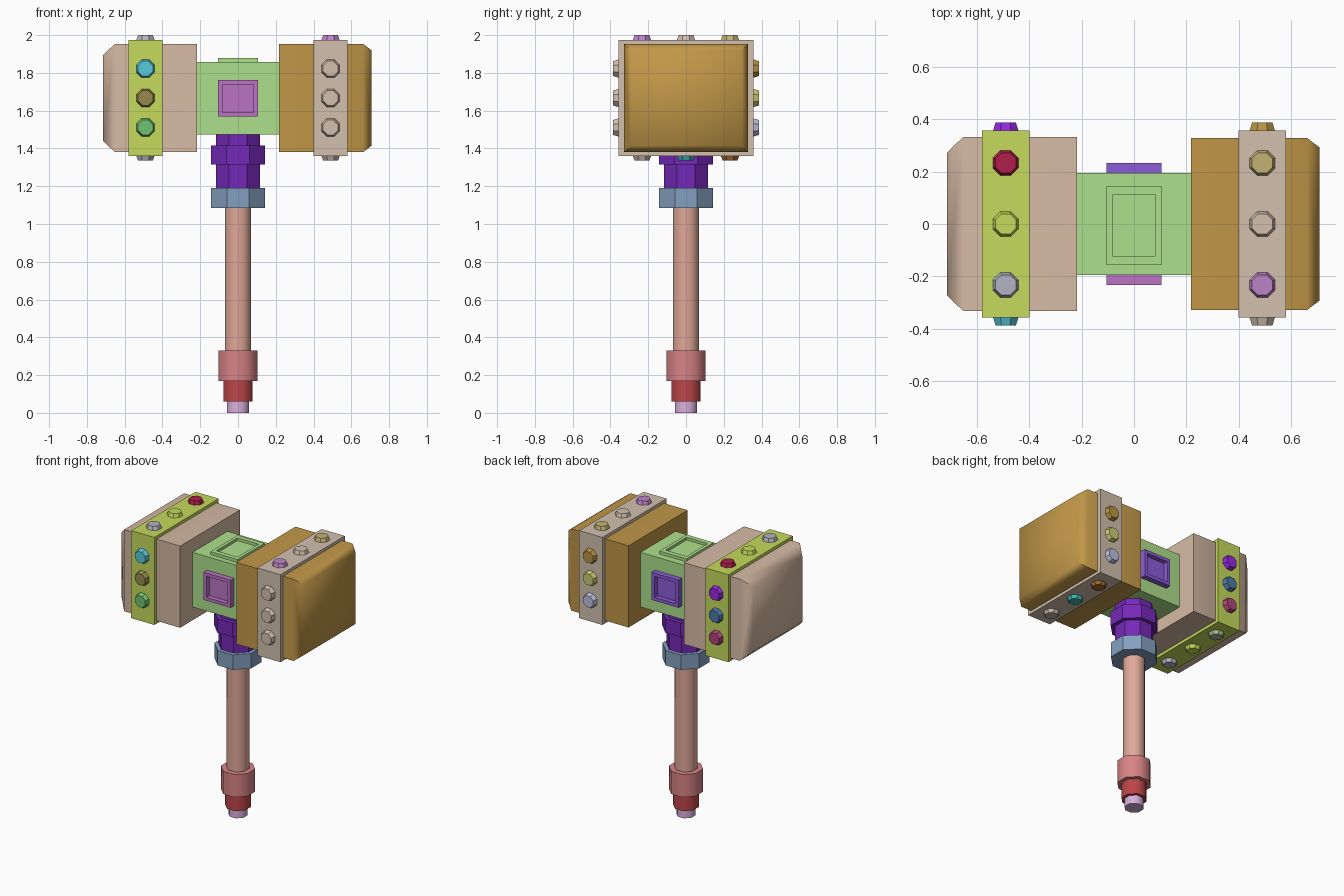
import bpy, bmesh, math
from mathutils import Matrix, Vector

if "Cube" in bpy.data.objects:
    bpy.data.objects.remove(bpy.data.objects["Cube"])

ZC = 1.667  # height of the head axis


def lin(h):
    vals = [int(h[i:i + 2], 16) / 255 for i in (0, 2, 4)]
    return [v / 12.92 if v < 0.04 else ((v + 0.055) / 1.055) ** 2.4 for v in vals] + [1]


def finish(name, bm, color, smooth=None):
    bmesh.ops.recalc_face_normals(bm, faces=bm.faces)
    me = bpy.data.meshes.new(name)
    bm.to_mesh(me)
    bm.free()
    ob = bpy.data.objects.new(name, me)
    bpy.context.collection.objects.link(ob)
    mat = bpy.data.materials.get(color) or bpy.data.materials.new(color)
    mat.diffuse_color = lin(color)
    mat.use_nodes = True
    mat.node_tree.nodes["Principled BSDF"].inputs["Base Color"].default_value = mat.diffuse_color
    me.materials.append(mat)
    if smooth:
        bpy.ops.object.select_all(action='DESELECT')
        ob.select_set(True)
        bpy.context.view_layer.objects.active = ob
        bpy.ops.object.shade_smooth_by_angle(angle=math.radians(smooth))
    return ob


def box(name, x, y, z, color):
    bm = bmesh.new()
    bmesh.ops.create_cube(bm, size=1)
    for v in bm.verts:
        v.co = Vector((r[0] if c < 0 else r[1] for c, r in zip(v.co, (x, y, z))))
    return finish(name, bm, color)


def octagon(name, flat1, flat2, height, matrix, color, smooth=None):
    """Eight-sided prism or frustum, flats on the axes, base at local z = 0."""
    bm = bmesh.new()
    k = 1 / math.cos(math.pi / 8)
    bmesh.ops.create_cone(bm, cap_ends=True, segments=8, radius1=flat1 * k,
                          radius2=flat2 * k, depth=height)
    a = math.atan2(bm.verts[:][0].co.y, bm.verts[:][0].co.x)
    turn = Matrix.Rotation(math.pi / 8 - a, 4, 'Z')
    bm.transform(matrix @ Matrix.Translation((0, 0, height / 2)) @ turn)
    return finish(name, bm, color, smooth)


def facing(loc, direction):
    """Matrix at loc whose local z points along direction."""
    q = Vector((0, 0, 1)).rotation_difference(Vector(direction))
    return Matrix.Translation(loc) @ q.to_matrix().to_4x4()


def frame(name, hx, hy, ix, iy, height, depth, matrix, color):
    """Raised plate with a straight-walled recess."""
    bm = bmesh.new()
    rings = []
    for a, b, z in ((hx, hy, 0), (hx, hy, height), (ix, iy, height), (ix, iy, height - depth)):
        rings.append([bm.verts.new((sx * a, sy * b, z))
                      for sx, sy in ((-1, -1), (1, -1), (1, 1), (-1, 1))])
    for r, s in zip(rings, rings[1:]):
        for i in range(4):
            j = (i + 1) % 4
            bm.faces.new((r[i], r[j], s[j], s[i]))
    bm.faces.new(rings[0])
    bm.faces.new(rings[-1])
    bm.transform(matrix)
    return finish(name, bm, color)


# handle, pommel and neck collars: name, half width, bottom, top, colour, smooth
for name, r, z0, z1, col, sm in (
        ("pommel_tip", 0.058, 0.0, 0.06, "D9B0DC", 50),
        ("pommel_neck", 0.077, 0.06, 0.17, "BC4648", 50),
        ("pommel_collar", 0.103, 0.17, 0.33, "D88384", 50),
        ("handle_shaft", 0.068, 0.33, 1.09, "DFA898", 50),
        ("neck_collar", 0.142, 1.085, 1.19, "84A0C0", None),
        ("neck_socket", 0.117, 1.19, 1.476, "7529B8", None),
        ("neck_ring", 0.144, 1.315, 1.415, "7529B8", None)):
    octagon(name, r, r, z1 - z0, Matrix.Translation((0, 0, z0)), col, sm)

# central block with framed panels
GREEN = "AEE08C"
box("head_core", (-0.22, 0.22), (-0.194, 0.194), (1.473, 1.857), GREEN)
frame("top_panel", 0.105, 0.151, 0.082, 0.117, 0.021, 0.019,
      Matrix.Translation((0, -0.006, 1.857)), GREEN)
for name, s, col in (("front_panel", -1, "BC74C4"), ("back_panel", 1, "8C5CD8")):
    frame(name, 0.105, 0.097, 0.082, 0.074, 0.039, 0.033,
          facing((0, s * 0.194, 1.665), (0, s, 0)), col)


# hammer ends: block, tapered striking face and strap
def hammer_end(side, s, col, strap_col, y, tip, shoulder, inset):
    hz = 0.287
    bm = bmesh.new()
    rings = []
    for x, d in ((0.217, 0), (shoulder, 0), (tip, inset)):
        rings.append([bm.verts.new((s * x, a * (y - d), ZC + b * (hz - d)))
                      for a, b in ((-1, -1), (1, -1), (1, 1), (-1, 1))])
    for r, q in zip(rings, rings[1:]):
        for i in range(4):
            j = (i + 1) % 4
            bm.faces.new((r[i], r[j], q[j], q[i]))
    bm.faces.new(rings[0])
    bm.faces.new(rings[-1])
    finish(side + "_hammer_block", bm, col, 60)
    box(side + "_strap", sorted((s * 0.40, s * 0.58)), (-0.357, 0.357), (1.36, 1.975), strap_col)


hammer_end("left", -1, "D6BAA4", "C6DA5C", 0.333, 0.714, 0.652, 0.06)
hammer_end("right", 1, "C29848", "D2C0AE", 0.328, 0.708, 0.662, 0.035)

# strap bolts, three per side (front/back from the top down, top/bottom from the front back)
BOLTS = {
    ("left", "front"): ("58C8DC", "968A4C", "70C474"),
    ("left", "back"): ("9428E0", "4C78A8", "B04478"),
    ("left", "top"): ("B4B2C2", "C6DA5C", "AE1E4C"),
    ("left", "bottom"): ("B8B4C0", "C6DA5C", "A8BC94"),
    ("right", "front"): ("D2C0AE", "D2C0AE", "D2C0AE"),
    ("right", "back"): ("B89444", "CCCC74", "BCC0E0"),
    ("right", "top"): ("BC84C8", "D2C0AE", "C2B274"),
    ("right", "bottom"): ("C4B4A8", "3CB4AC", "A0682C"),
}
for (side, face), cols in BOLTS.items():
    x = -0.49 if side == "left" else 0.49
    for i, col in enumerate(cols):
        if face in ("front", "back"):
            s = -1 if face == "front" else 1
            m = facing((x, s * 0.355, ZC + 0.156 * (1 - i)), (0, s, 0))
        else:
            up = face == "top"
            m = Matrix.Translation((x, 0.233 * (i - 1), 1.972 if up else 1.363))
            if not up:
                m = m @ Matrix.Rotation(math.pi, 4, 'X')
        octagon(f"{side}_{face}_bolt_{i + 1}", 0.049, 0.039,
                0.032 if face in ("front", "back") else 0.028, m, col)
